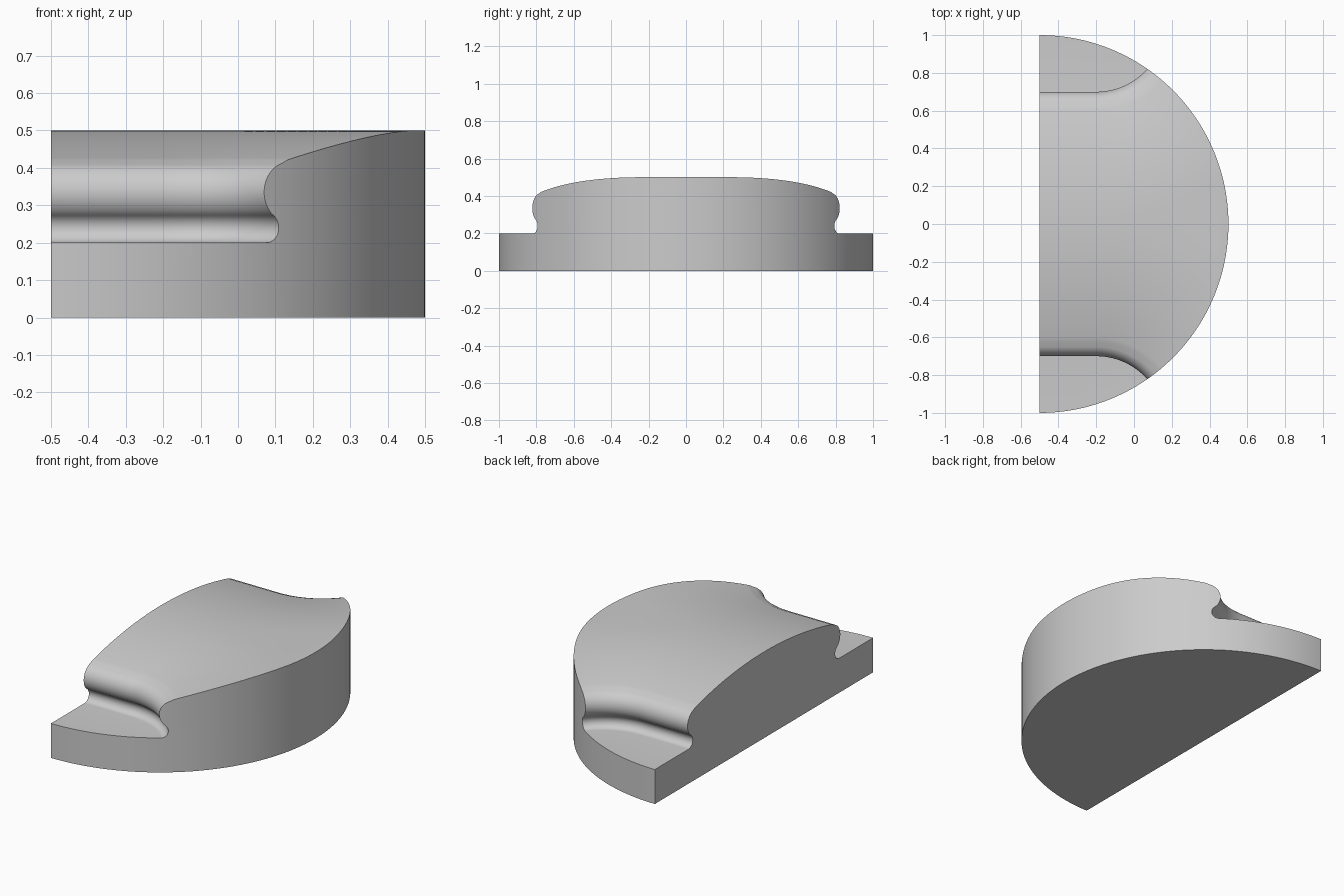
import bpy, bmesh
from math import sin, cos, pi, radians

cube = bpy.data.objects.get("Cube")
if cube:
    bpy.data.objects.remove(cube, do_unlink=True)

grey = bpy.data.materials.new("plain grey")
grey.use_nodes = True
colour = (0.6, 0.6, 0.6, 1)
grey.diffuse_color = colour
grey.node_tree.nodes["Principled BSDF"].inputs["Base Color"].default_value = colour


def loft(name, rings):
    """Join matching closed rings into a capped solid."""
    bm = bmesh.new()
    loops = [[bm.verts.new(p) for p in ring] for ring in rings]
    n = len(loops[0])
    for a, b in zip(loops, loops[1:]):
        for i in range(n):
            j = (i + 1) % n
            bm.faces.new((a[i], a[j], b[j], b[i]))
    bm.faces.new(loops[0])
    bm.faces.new(loops[-1])
    bmesh.ops.recalc_face_normals(bm, faces=bm.faces)
    mesh = bpy.data.meshes.new(name)
    bm.to_mesh(mesh)
    bm.free()
    mesh.materials.append(grey)
    obj = bpy.data.objects.new(name, mesh)
    bpy.context.collection.objects.link(obj)
    return obj


def arc(cx, cz, r, start, end, steps):
    angles = [radians(start + (end - start) * i / steps) for i in range(steps + 1)]
    return [(cx + r * cos(a), cz + r * sin(a)) for a in angles]


# Half-disc block
rim = arc(-0.5, 0, 1, -90, 90, 128)
body = loft("half_disc_body", [[(x, y, z) for x, y in rim] for z in (0, 0.5)])

# Edge profile: (distance inward, height) through groove, rounded lip and crown
profile = [(-0.355, 0.2)]
profile += arc(0.008, 0.24, 0.04, -90, 53, 14)
profile += arc(0.08, 0.335, 0.08, 233, 105, 18)[1:]
profile += arc(0.7, -2, 2.5, 104.9, 91.4, 28)[1:]
profile += [(0.7, 0.5007), (0.7, 0.6), (-0.355, 0.6)]

# Path of the cut: straight, then flaring outward round a bend
bend_x, bend_r = -0.2, 0.36
bend_y = -0.7 - bend_r


def cutter(name, side):
    rings = [[(-0.6, side * (-0.7 + d), z) for d, z in profile]]
    for i in range(49):
        a = pi / 2 * (1 - i / 48)
        rings.append([(bend_x + (bend_r + d) * cos(a),
                       side * (bend_y + (bend_r + d) * sin(a)), z) for d, z in profile])
    obj = loft(name, rings)
    obj.hide_render = True
    return obj


# Carve the front and back ledges
bpy.context.view_layer.objects.active = body
for name, side in (("front_cutter", 1), ("back_cutter", -1)):
    tool = cutter(name, side)
    mod = body.modifiers.new(name, "BOOLEAN")
    mod.operation = "DIFFERENCE"
    mod.solver = "EXACT"
    mod.object = tool
    bpy.ops.object.modifier_apply(modifier=mod.name)
    bpy.data.objects.remove(tool, do_unlink=True)

bpy.ops.object.select_all(action="DESELECT")
body.select_set(True)
bpy.ops.object.shade_smooth_by_angle(angle=radians(30))
